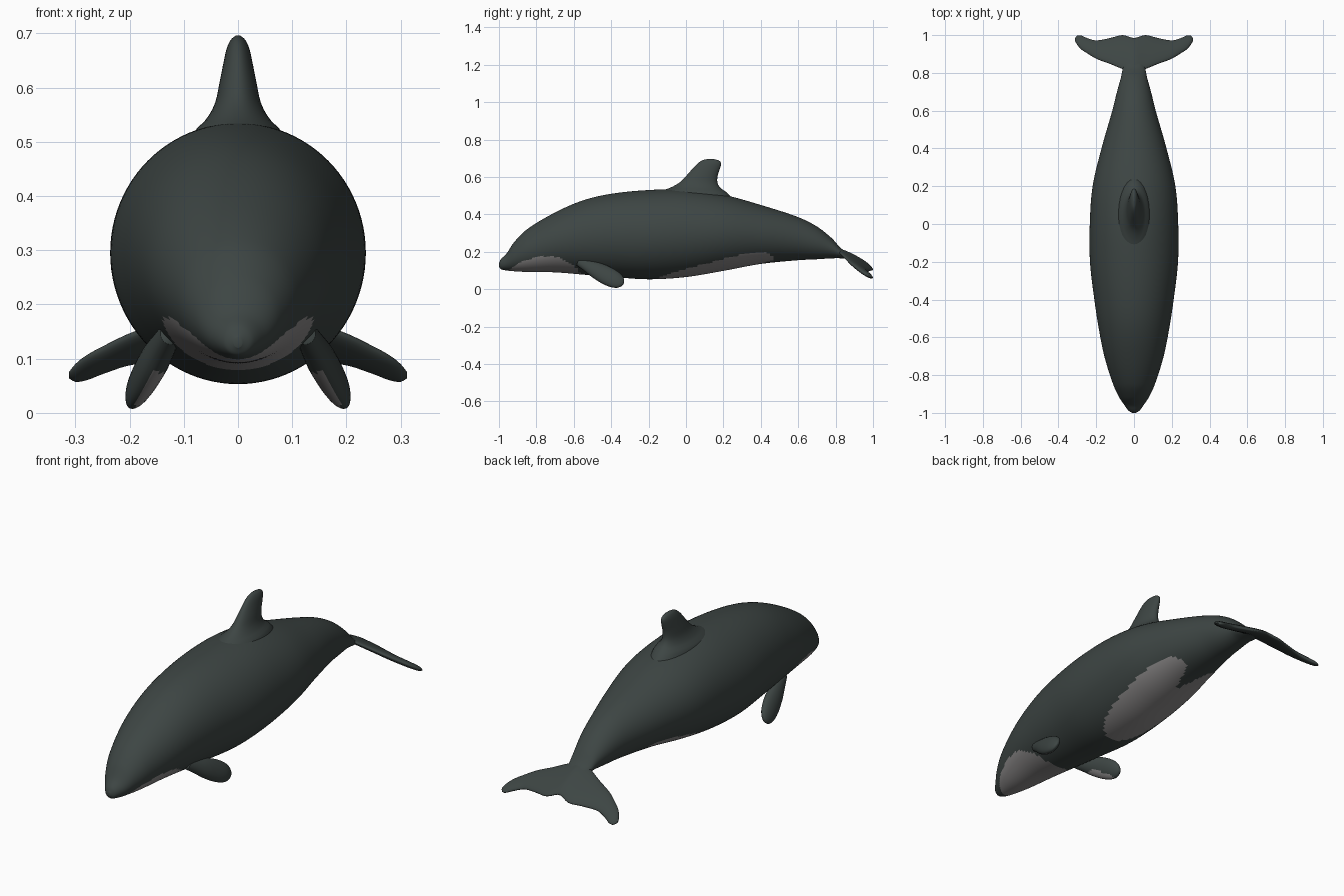
import bpy, bmesh, math
from mathutils import Vector

if "Cube" in bpy.data.objects:
    bpy.data.objects.remove(bpy.data.objects["Cube"])


def material(name, rgb):
    m = bpy.data.materials.new(name)
    m.diffuse_color = (*rgb, 1)
    m.use_nodes = True
    m.node_tree.nodes["Principled BSDF"].inputs["Base Color"].default_value = m.diffuse_color
    return m


DARK = material("slate_skin", (0.047, 0.06, 0.057))
PALE = material("pale_grey_skin", (0.26, 0.25, 0.25))


def sample(rows, t):
    """Smooth interpolation of station rows by their first column."""
    i = 0
    while i < len(rows) - 2 and t > rows[i + 1][0]:
        i += 1
    a, b = rows[i], rows[i + 1]
    h = b[0] - a[0]
    u = min(1, max(0, (t - a[0]) / h))
    out = []
    for k in range(1, len(a)):
        def slope(j):
            lo, hi = max(0, j - 1), min(len(rows) - 1, j + 1)
            return (rows[hi][k] - rows[lo][k]) / (rows[hi][0] - rows[lo][0])
        out.append((2*u**3 - 3*u*u + 1) * a[k] + (u**3 - 2*u*u + u) * h * slope(i)
                   + (3*u*u - 2*u**3) * b[k] + (u**3 - u*u) * h * slope(i + 1))
    return out


def stations(rows, count):
    """Stations packed more tightly at both ends."""
    t0, t1 = rows[0][0], rows[-1][0]
    for i in range(count):
        t = t0 + (t1 - t0) * (1 - math.cos(math.pi * i / (count - 1))) / 2
        yield t, sample(rows, t)


def ellipse(centre, u, v, n):
    return [centre + u * math.cos(2 * math.pi * i / n) + v * math.sin(2 * math.pi * i / n)
            for i in range(n)]


def loft(name, rings, pale=None):
    bm = bmesh.new()
    loops = [[bm.verts.new(p) for p in ring] for ring in rings]
    n = len(loops[0])
    for a, b in zip(loops, loops[1:]):
        for i in range(n):
            bm.faces.new((a[i], a[(i + 1) % n], b[(i + 1) % n], b[i]))
    bm.faces.new(loops[0])
    bm.faces.new(loops[-1])
    bmesh.ops.recalc_face_normals(bm, faces=bm.faces)
    bm.normal_update()
    for f in bm.faces:
        f.smooth = True
        if pale and pale(f.calc_center_median(), f.normal):
            f.material_index = 1
    me = bpy.data.meshes.new(name)
    bm.to_mesh(me)
    bm.free()
    me.materials.append(DARK)
    me.materials.append(PALE)
    ob = bpy.data.objects.new(name, me)
    bpy.context.collection.objects.link(ob)
    return ob


# Body: y, underside z, top z, half width
BODY = [
    (-1.0, 0.12, 0.14, 0.008), (-0.99, 0.107, 0.16, 0.027), (-0.96, 0.1, 0.19, 0.05),
    (-0.92, 0.096, 0.25, 0.077), (-0.85, 0.092, 0.32, 0.11), (-0.7, 0.09, 0.41, 0.157),
    (-0.55, 0.078, 0.475, 0.187), (-0.4, 0.066, 0.51, 0.21), (-0.2, 0.053, 0.53, 0.233),
    (0.0, 0.065, 0.533, 0.234), (0.2, 0.098, 0.505, 0.219), (0.4, 0.135, 0.45, 0.172),
    (0.6, 0.155, 0.385, 0.115), (0.7, 0.16, 0.335, 0.09), (0.78, 0.165, 0.272, 0.068),
    (0.83, 0.165, 0.218, 0.058), (0.88, 0.16, 0.192, 0.04), (0.94, 0.14, 0.16, 0.012)]

# Upper borders of the throat and belly patches: y, z
THROAT = [(-0.95, 0.1), (-0.9, 0.135), (-0.84, 0.16), (-0.76, 0.175), (-0.67, 0.165),
          (-0.6, 0.125), (-0.56, 0.08)]
BELLY = [(-0.16, 0.055), (-0.08, 0.085), (0.1, 0.135), (0.3, 0.185), (0.42, 0.198), (0.47, 0.175)]


def body_pale(c, n):
    for border in (THROAT, BELLY):
        if border[0][0] < c.y < border[-1][0] and c.z < sample(border, c.y)[0]:
            # dark wedge runs forward along the middle of the rear belly
            return not (c.y > 0.3 and abs(c.x) < (c.y - 0.3) * 0.35)
    return False


loft("body", [ellipse(Vector((0, y, (lo + hi) / 2)), Vector((w, 0, 0)),
                      Vector((0, 0, (hi - lo) / 2)), 96)
              for y, (lo, hi, w) in stations(BODY, 150)], body_pale)

# Dorsal fin: z, front y, rear y, half width
FIN = [(0.46, -0.2, 0.27, 0.1), (0.52, -0.15, 0.215, 0.08), (0.54, -0.09, 0.185, 0.06),
       (0.57, -0.035, 0.168, 0.043), (0.61, 0.005, 0.17, 0.034), (0.65, 0.04, 0.183, 0.026),
       (0.675, 0.066, 0.187, 0.02), (0.69, 0.09, 0.172, 0.012), (0.696, 0.115, 0.145, 0.004)]
loft("dorsal_fin", [ellipse(Vector((0, (a + b) / 2, z)), Vector((w, 0, 0)),
                            Vector((0, (b - a) / 2, 0)), 32)
                    for z, (a, b, w) in stations(FIN, 32)])

# Flukes: x, leading y, trailing y, half thickness; the sheet droops back and outward
HALF = [(0.0, 0.8, 0.985, 0.019), (0.06, 0.82, 1.0, 0.018), (0.125, 0.847, 0.985, 0.018),
        (0.2, 0.875, 0.972, 0.017), (0.25, 0.905, 0.985, 0.016), (0.28, 0.925, 0.998, 0.014),
        (0.3, 0.948, 0.997, 0.011), (0.312, 0.968, 0.985, 0.004)]
FLUKE = [(-x, *r) for x, *r in HALF[:0:-1]] + HALF
rings = []
for x, (a, b, t) in stations(FLUKE, 60):
    mid = (a + b) / 2
    z = 0.197 - 0.5 * (mid - 0.84) - 0.19 * abs(x)
    half = (b - a) / 2
    rings.append(ellipse(Vector((x, mid, z)), Vector((0, half, -0.5 * half)),
                         Vector((0, 0, t)), 28))
loft("tail_flukes", rings)

# Flippers: distance along, half chord, half thickness
FLIPPER = [(-0.1, 0.026, 0.02), (0.1, 0.034, 0.024), (0.35, 0.046, 0.028), (0.6, 0.051, 0.027),
           (0.8, 0.046, 0.023), (0.92, 0.034, 0.016), (0.98, 0.018, 0.009), (1.0, 0.004, 0.003)]
for side, label in ((1, "right"), (-1, "left")):
    root, tip = Vector((0.13 * side, -0.55, 0.138)), Vector((0.195 * side, -0.335, 0.027))
    axis = (tip - root).normalized()
    chord = Vector((-0.27 * side, 0.53, 0.8))
    chord = (chord - axis * chord.dot(axis)).normalized()
    thick = axis.cross(chord)
    inner = Vector((-0.5 * side, -0.62, -0.6))
    loft(label + "_flipper",
         [ellipse(root.lerp(tip, t), chord * c, thick * h, 28)
          for t, (c, h) in stations(FLIPPER, 36)],
         lambda c, n: n.dot(inner) > 0.72 and c.z < 0.075)
